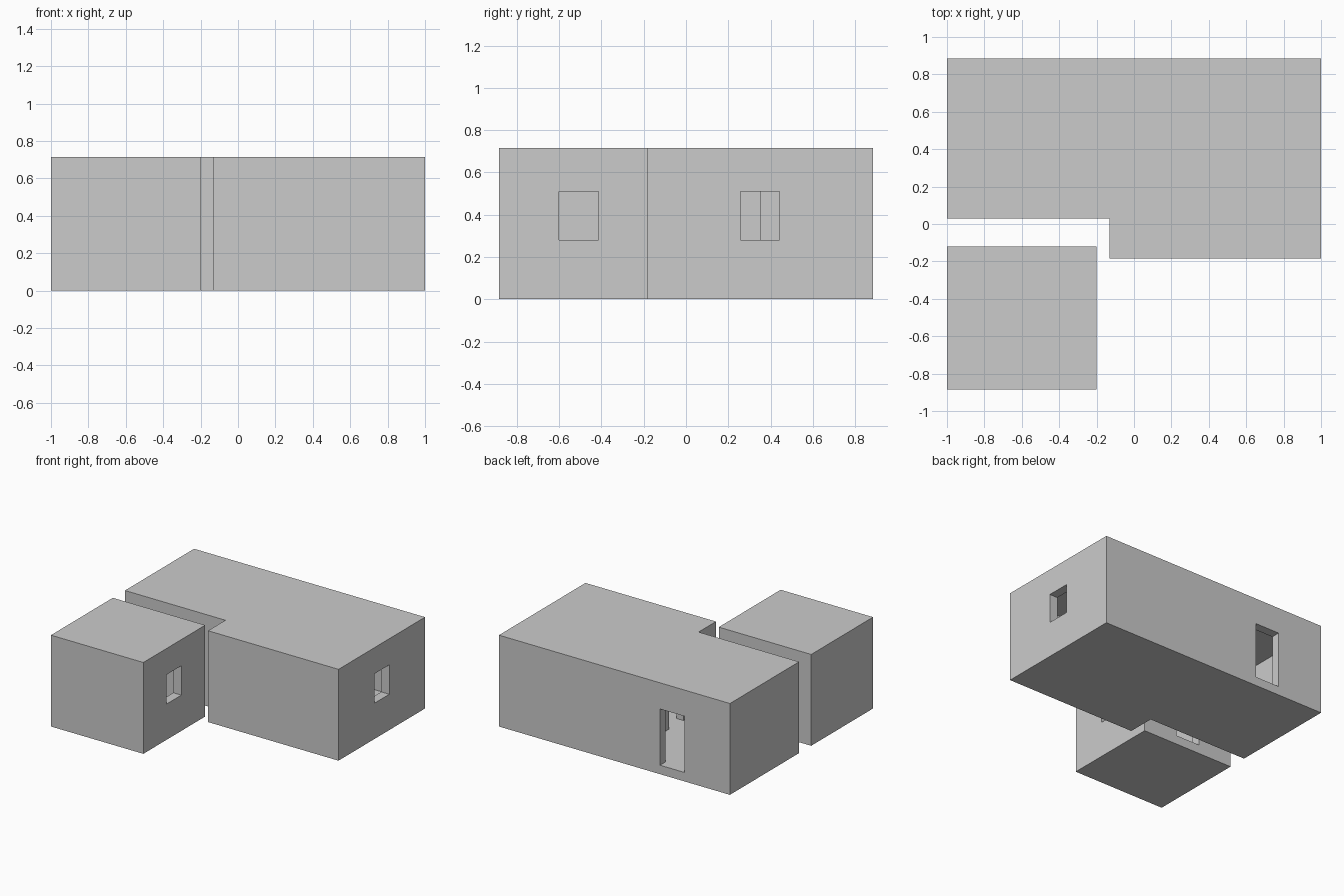
import bpy, bmesh

if "Cube" in bpy.data.objects:
    bpy.data.objects.remove(bpy.data.objects["Cube"])

H, T = 0.715, 0.07          # building height, wall / floor / roof thickness
SILL, HEAD = 0.28, 0.51     # window bottom, common top of all openings


def prism(name, outline, z0, z1):
    """Extrude a flat outline from z0 to z1."""
    bm = bmesh.new()
    face = bm.faces.new([bm.verts.new((x, y, z0)) for x, y in outline])
    ext = bmesh.ops.extrude_face_region(bm, geom=[face])
    verts = [v for v in ext["geom"] if isinstance(v, bmesh.types.BMVert)]
    bmesh.ops.translate(bm, verts=verts, vec=(0, 0, z1 - z0))
    bmesh.ops.recalc_face_normals(bm, faces=bm.faces)
    mesh = bpy.data.meshes.new(name)
    bm.to_mesh(mesh)
    bm.free()
    obj = bpy.data.objects.new(name, mesh)
    bpy.context.collection.objects.link(obj)
    return obj


def cut(target, name, x0, x1, y0, y1, z0, z1):
    """Subtract a hidden box from the target."""
    box = prism(name, [(x0, y0), (x1, y0), (x1, y1), (x0, y1)], z0, z1)
    box.hide_render = True
    box.display_type = 'WIRE'
    mod = target.modifiers.new(name, 'BOOLEAN')
    mod.operation, mod.solver, mod.object = 'DIFFERENCE', 'EXACT', box


# L-shaped main building
main = prism("main_building", [(-1, 0.03), (-0.13, 0.03), (-0.13, -0.185), (1, -0.185),
                               (1, 0.885), (-1, 0.885)], 0, H)
# two rooms separated by a partition wall
cut(main, "left_room_space", -1 + T, -0.10, 0.03 + T, 0.885 - T, T, H - T)
cut(main, "right_room_space", -0.04, 1 - T, -0.185 + T, 0.885 - T, T, H - T)
# back door, doorway in the partition, side window
cut(main, "back_door_opening", -0.605, -0.395, 0.78, 1.0, T, HEAD)
cut(main, "partition_doorway", -0.15, 0.02, 0.175, 0.35, T, HEAD)
cut(main, "main_window_opening", 0.88, 1.1, 0.257, 0.443, SILL, HEAD)

# separate small room
annex = prism("small_building", [(-1, -0.885), (-0.2, -0.885), (-0.2, -0.12), (-1, -0.12)], 0, H)
cut(annex, "small_room_space", -1 + T, -0.2 - T, -0.885 + T, -0.12 - T, T, H - T)
# side window, and a door facing the gap
cut(annex, "small_window_opening", -0.32, -0.1, -0.6, -0.415, SILL, HEAD)
cut(annex, "small_door_opening", -0.705, -0.495, -0.24, -0.05, T, HEAD)
